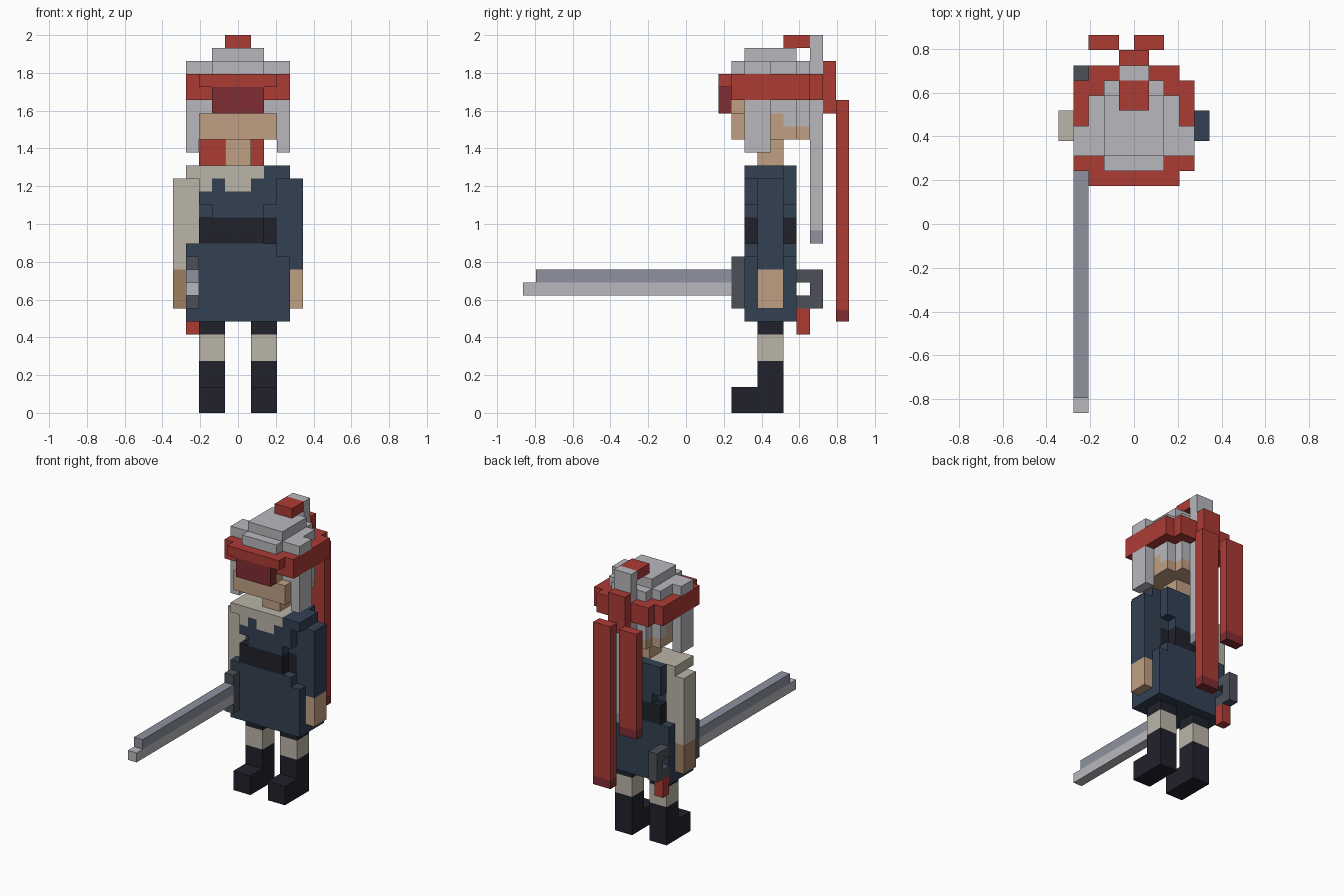
import bpy
import bmesh
from mathutils import Matrix, Vector

default_cube = bpy.data.objects.get("Cube")
if default_cube:
    bpy.data.objects.remove(default_cube, do_unlink=True)

UNIT = 2 / 29          # size of one block
DEPTH_CENTRE = 12.5    # block count from the front tip to the middle


def to_linear(channel):
    c = channel / 255
    return c / 12.92 if c < 0.04045 else ((c + 0.055) / 1.055) ** 2.4


def make_material(name, red, green, blue):
    colour = (to_linear(red), to_linear(green), to_linear(blue), 1)
    material = bpy.data.materials.new(name)
    material.use_nodes = True
    material.diffuse_color = colour
    shader = next(n for n in material.node_tree.nodes if n.type == "BSDF_PRINCIPLED")
    shader.inputs["Base Color"].default_value = colour
    shader.inputs["Roughness"].default_value = 0.9
    return material


navy = make_material("navy cloth", 51, 65, 84)
black = make_material("black leather", 33, 33, 44)
cream = make_material("cream cloth", 187, 181, 168)
skin = make_material("skin", 192, 160, 132)
tan = make_material("tan glove", 160, 126, 97)
silver = make_material("silver", 185, 184, 189)
steel = make_material("blue steel", 142, 146, 160)
iron = make_material("dark iron", 76, 81, 89)
scarlet = make_material("scarlet cloth", 172, 59, 52)
crimson = make_material("crimson cloth", 128, 45, 50)


def build(name, material, *boxes, mirror=False):
    """Join boxes, each given as ranges (x, y, z) in blocks, into one part."""
    bm = bmesh.new()
    for xs, ys, zs in boxes:
        sides = [xs, (-xs[1], -xs[0])] if mirror else [xs]
        for side in sides:
            low = Vector((side[0], ys[0] - DEPTH_CENTRE, zs[0])) * UNIT
            high = Vector((side[1], ys[1] - DEPTH_CENTRE, zs[1])) * UNIT
            place = Matrix.Translation((low + high) / 2)
            bmesh.ops.create_cube(bm, size=1, matrix=place @ Matrix.Diagonal((*(high - low), 1)))
    mesh = bpy.data.meshes.new(name)
    bm.to_mesh(mesh)
    bm.free()
    mesh.materials.append(material)
    part = bpy.data.objects.new(name, mesh)
    bpy.context.collection.objects.link(part)
    return part


def centred(half):
    return (-half, half)


limb = (18, 20)        # shared depth of arms, legs and neck
torso = (17, 21)       # shared depth of the body

# Legs and boots
build("boots", black, ((1, 3), limb, (0, 4)), ((1, 3), (16, 18), (0, 2)), mirror=True)
build("socks", cream, ((1, 3), limb, (4, 6)), mirror=True)
build("leg_tops", black, ((1, 3), limb, (6, 7)), mirror=True)

# Skirt, belt and chest
build("skirt", navy, (centred(3), torso, (7, 13)))
build("skirt_sides", navy, ((3, 4), torso, (7, 12)), mirror=True)
build("skirt_hip", navy, ((-4, -3), torso, (12, 13)))
build("belt", black, ((-3, 2), torso, (13, 15)), ((2, 3), limb, (13, 15)))
build("waist", navy, (centred(2), torso, (15, 16)), (centred(3), limb, (15, 16)))
build("chest", navy, (centred(3), torso, (16, 17)), (centred(3), (18, 21), (17, 18)),
      ((-2, -1), (17, 18), (17, 18)), ((1, 3), (17, 18), (17, 18)),
      ((2, 3), torso, (18, 19)), ((-3, 2), (20, 21), (18, 19)))
build("collar", cream, ((-3, 2), (17, 20), (18, 19)), (centred(1), (17, 18), (17, 18)),
      ((-3, -2), (17, 18), (17, 18)))

# Arms and hands
build("left_arm", navy, ((4, 5), limb, (11, 18)), ((3, 4), limb, (12, 18)),
      ((3, 4), (17, 20), (18, 19)))
build("left_hand", skin, ((4, 5), limb, (8, 11)))
build("right_arm", cream, ((-5, -4), limb, (11, 18)), ((-4, -3), limb, (13, 18)),
      ((-4, -3), (17, 20), (18, 19)))
build("right_hand", tan, ((-5, -4), limb, (8, 11)))

# Head and neck
build("neck", skin, (centred(1), limb, (19, 21)))
build("face", skin, (centred(3), (16, 20), (21, 23)), (centred(3), (20, 21), (21, 22)),
      (centred(2), (21, 22), (21, 22)), (centred(2), (16, 17), (23, 24)))

# Hair
build("hair_sides", silver, ((3, 4), (17, 19), (20, 24)), mirror=True)
build("hair_back", silver, (centred(3), (17, 20), (23, 24)), (centred(3), (20, 21), (22, 24)),
      (centred(2), (21, 22), (22, 24)))
build("hair_crown", silver, (centred(4), (17, 19), (26, 27)), (centred(3), (19, 21), (26, 27)),
      (centred(2), (16, 17), (26, 27)), (centred(2), (21, 22), (26, 27)),
      (centred(2), torso, (27, 28)))
build("ponytail", silver, (centred(1), (22, 23), (14, 29)))
build("ponytail_tip", steel, (centred(1), (22, 23), (13, 14)))
build("hair_tie", scarlet, (centred(1), (20, 22), (28, 29)))

# Headband with brow plate, knot and hanging ribbons
build("headband", scarlet, (centred(4), (16, 22), (24, 26)), (centred(3), (15, 16), (25, 26)),
      ((-3, -1), (22, 23), (24, 26)), ((1, 3), (22, 23), (24, 26)))
build("brow_plate", crimson, (centred(2), (15, 16), (23, 25)))
build("knot", scarlet, (centred(1), (23, 24), (23, 27)))
for label, span, bottom in (("long", (0, 2), 7), ("short", (-3, -1), 13)):
    build(label + "_ribbon", scarlet, (span, (24, 25), (bottom + 0.9, 24)))
    build(label + "_ribbon_tip", crimson, (span, (24, 25), (bottom, bottom + 0.9)))

# Sword held at the right hip
hip = (-4, -3)
build("blade_edge", silver, (hip, (0, 16), (9, 10)))
build("blade_spine", steel, (hip, (1, 16), (10, 11)))
build("guard", iron, (hip, (16, 17), (8, 12)))
build("pommel_ring", iron, (hip, (21, 23), (10, 11)), (hip, (21, 23), (8, 9)),
      (hip, (22, 23), (9, 10)))
build("tassel", scarlet, (hip, (21, 22), (6, 8)))
